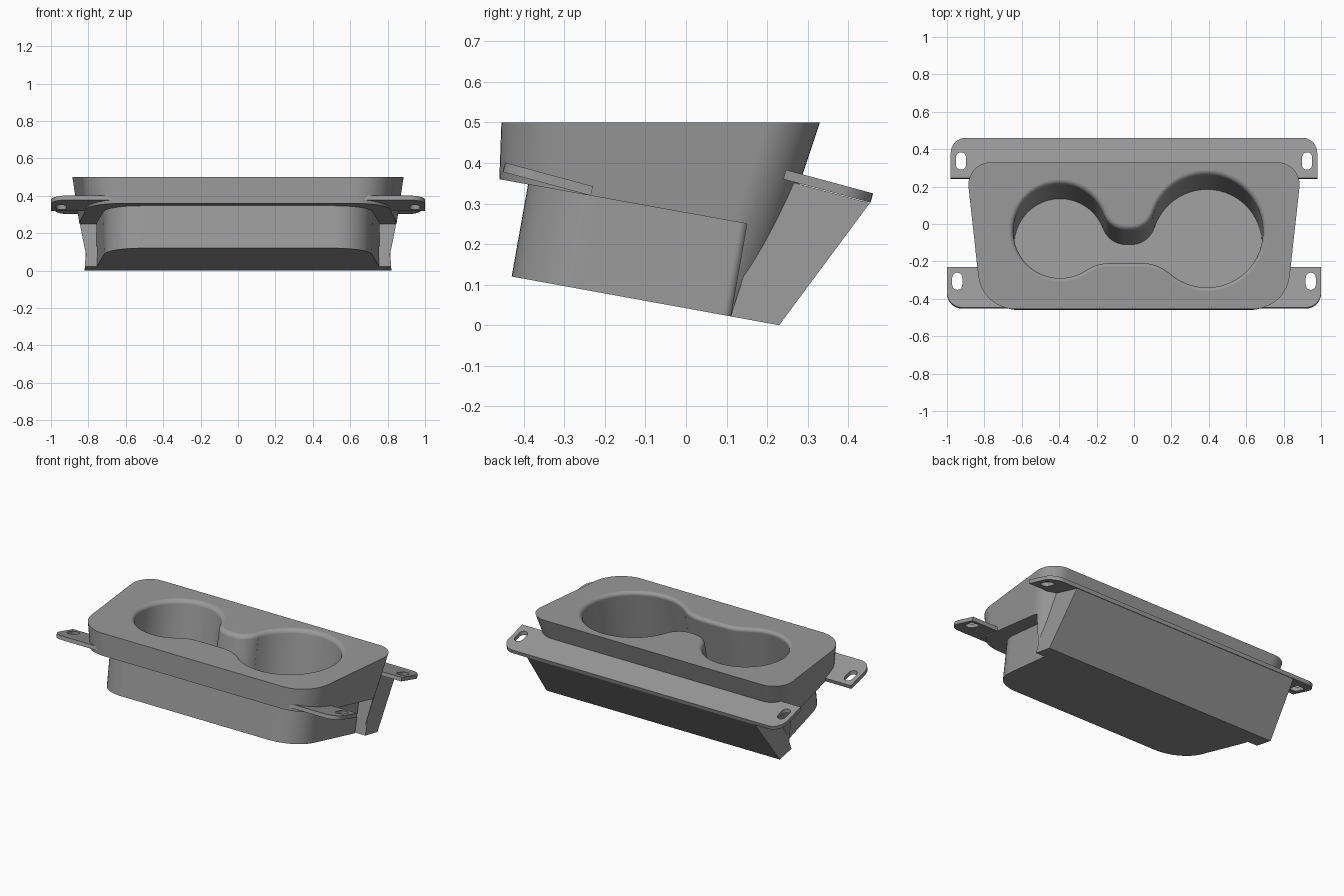
import bpy, bmesh, math

if "Cube" in bpy.data.objects:
    bpy.data.objects.remove(bpy.data.objects["Cube"])

grey = bpy.data.materials.new("mid_grey")
grey.diffuse_color = (0.32, 0.32, 0.32, 1)
grey.use_nodes = True
grey.node_tree.nodes["Principled BSDF"].inputs["Base Color"].default_value = grey.diffuse_color


def loft(name, rings):
    """Closed solid through rings with equal point counts."""
    bm = bmesh.new()
    vs = [[bm.verts.new(p) for p in r] for r in rings]
    n = len(vs[0])
    for a, b in zip(vs, vs[1:]):
        for i in range(n):
            bm.faces.new((a[i], a[(i + 1) % n], b[(i + 1) % n], b[i]))
    bm.faces.new(vs[0])
    bm.faces.new(vs[-1])
    bmesh.ops.recalc_face_normals(bm, faces=bm.faces)
    me = bpy.data.meshes.new(name)
    bm.to_mesh(me)
    bm.free()
    me.materials.append(grey)
    ob = bpy.data.objects.new(name, me)
    bpy.context.collection.objects.link(ob)
    return ob


def boolean(ob, other, op, keep=False):
    bpy.context.view_layer.objects.active = ob
    m = ob.modifiers.new("bool", 'BOOLEAN')
    m.object, m.operation, m.solver = other, op, 'EXACT'
    bpy.ops.object.modifier_apply(modifier=m.name)
    if not keep:
        bpy.data.objects.remove(other)


def arc(c, r, a0, a1, n):
    return [(c[0] + r * math.cos(a0 + (a1 - a0) * i / n),
             c[1] + r * math.sin(a0 + (a1 - a0) * i / n)) for i in range(n + 1)]


def rounded(corners, n=12):
    """Round the corners (x, y, radius) of a counterclockwise convex polygon."""
    out = []
    k = len(corners)
    for i, (x, y, r) in enumerate(corners):
        if r == 0:
            out.append((x, y))
            continue
        px, py, _ = corners[i - 1]
        qx, qy, _ = corners[(i + 1) % k]
        a_in = math.atan2(y - py, x - px)
        turn = (math.atan2(qy - y, qx - x) - a_in) % math.tau
        t = r * math.tan(turn / 2)
        c = (x - t * math.cos(a_in) - r * math.sin(a_in),
             y - t * math.sin(a_in) + r * math.cos(a_in))
        out += arc(c, r, a_in - math.pi / 2, a_in - math.pi / 2 + turn, n)
    return out


def trapezoid(z, front, back, c, rf, rb):
    f, b = c + 0.11 * front, c + 0.11 * back
    pts = rounded([(-f, front, rf), (f, front, rf), (b, back, rb), (-b, back, rb)])
    return [(x, y, z) for x, y in pts]


def side_prism(name, profile, w=lambda z: 1.2):
    return loft(name, [[(s * w(z), y, z) for y, z in profile] for s in (-1, 1)])


def bottom(y):
    return -0.182 * (y - 0.23)


# Rim with leaning back wall, notched below so only its rear reaches the base
housing = loft("housing", [trapezoid(0.5, -0.455, 0.33, 0.863, 0.2, 0.12),
                           trapezoid(-0.05, -0.475, 0.147, 0.80, 0.2, 0.12)])
boolean(housing, side_prism("notch", [(-0.6, 0.385), (-0.6, -0.2), (0.071, -0.2), (0.15, 0.25)]),
        'DIFFERENCE')

# Inset lower body
boolean(housing, loft("body", [trapezoid(0.45, -0.371, 0.19, 0.743, 0.2, 0.02),
                               trapezoid(-0.05, -0.46, 0.1, 0.743, 0.2, 0.02)]), 'UNION')

# Rear wedge under the back flange
boolean(housing, side_prism("wedge", [(0.09, -0.04), (0.20, -0.04), (0.453, 0.301), (0.22, 0.364)],
                            lambda z: 0.82 - 0.06 * z), 'UNION')

# Sloping underside
boolean(housing, side_prism("base_cut", [(-0.7, bottom(-0.7)), (-0.7, -0.5),
                                         (0.7, -0.5), (0.7, bottom(0.7))]), 'DIFFERENCE')

# Double cup pocket: two circles joined by a filleted neck
L, R = (-0.395, -0.035), (0.39, -0.035)
UL, UR, DL, DR = (-0.043, 0.095), (-0.015, 0.095), (-0.131, -0.43), (0.044, -0.43)


def ang(a, b):
    return math.atan2(b[1] - a[1], b[0] - a[0])


def pocket_outline(d):
    q = math.pi / 2
    return (arc(R, 0.325 - d, ang(R, DR), ang(R, UR), 48)
            + arc(UR, 0.1 + d, ang(UR, R), -q, 10)
            + arc(UL, 0.1 + d, -q, ang(UL, L), 10)
            + arc(L, 0.275 - d, ang(L, UL), ang(L, DL) + math.tau, 48)
            + arc(DL, 0.2 + d, ang(DL, L), q, 8)
            + arc(DR, 0.2 + d, q, ang(DR, R), 8))


rings = [[(x, y, 0.53) for x, y in pocket_outline(0)]]
for i in range(7):
    a = i * math.pi / 12
    drop = 0.025 * (1 - math.cos(a))
    rings.append([(x, y - 0.2 * drop, 0.5 - drop)
                  for x, y in pocket_outline(0.025 * math.sin(a))])
rings.append([(x, y - 0.075, 0.1 - 0.182 * (y - 0.075)) for x, y in pocket_outline(0.03)])
pocket = loft("pocket_cutter", rings)
boolean(housing, pocket, 'DIFFERENCE', keep=True)


# Tilted mounting plates with slots
def plate(name, corners, y0, z0, slots):
    pts = rounded(corners, 8)
    ob = loft(name, [[(x, y + s * 0.006, z0 + s * 0.023 - 0.27 * (y - y0)) for x, y in pts]
                     for s in (0, 1)])
    for x, ya, yb in slots:
        r = 0.027
        ring = (arc((x, yb - r), r, 0, math.pi, 10)
                + arc((x, ya + r), r, math.pi, math.tau, 10))
        boolean(ob, loft("slot", [[(u, v, z) for u, v in ring] for z in (0.1, 0.6)]), 'DIFFERENCE')
    return ob


back = plate("back_flange", [(-0.98, 0.24, 0), (0.98, 0.24, 0), (0.98, 0.455, 0.08),
                             (-0.98, 0.455, 0.08)], 0.24, 0.36,
             [(s * 0.925, 0.29, 0.383) for s in (-1, 1)])
boolean(back, pocket, 'DIFFERENCE')
parts = [housing, back]
for s, side in ((-1, "left"), (1, "right")):
    c = [(0.66, -0.452, 0), (1.0, -0.452, 0.08), (1.0, -0.235, 0), (0.66, -0.235, 0)]
    if s < 0:
        c = [(-x, y, r) for x, y, r in reversed(c)]
    parts.append(plate(side + "_front_tab", c, -0.452, 0.378, [(s * 0.945, -0.352, -0.26)]))

# Smooth shading with crisp edges
for ob in parts:
    bpy.ops.object.select_all(action='DESELECT')
    ob.select_set(True)
    bpy.context.view_layer.objects.active = ob
    bpy.ops.object.shade_smooth_by_angle(angle=math.radians(30))
    m = ob.modifiers.new("normals", 'WEIGHTED_NORMAL')
    m.keep_sharp = True
